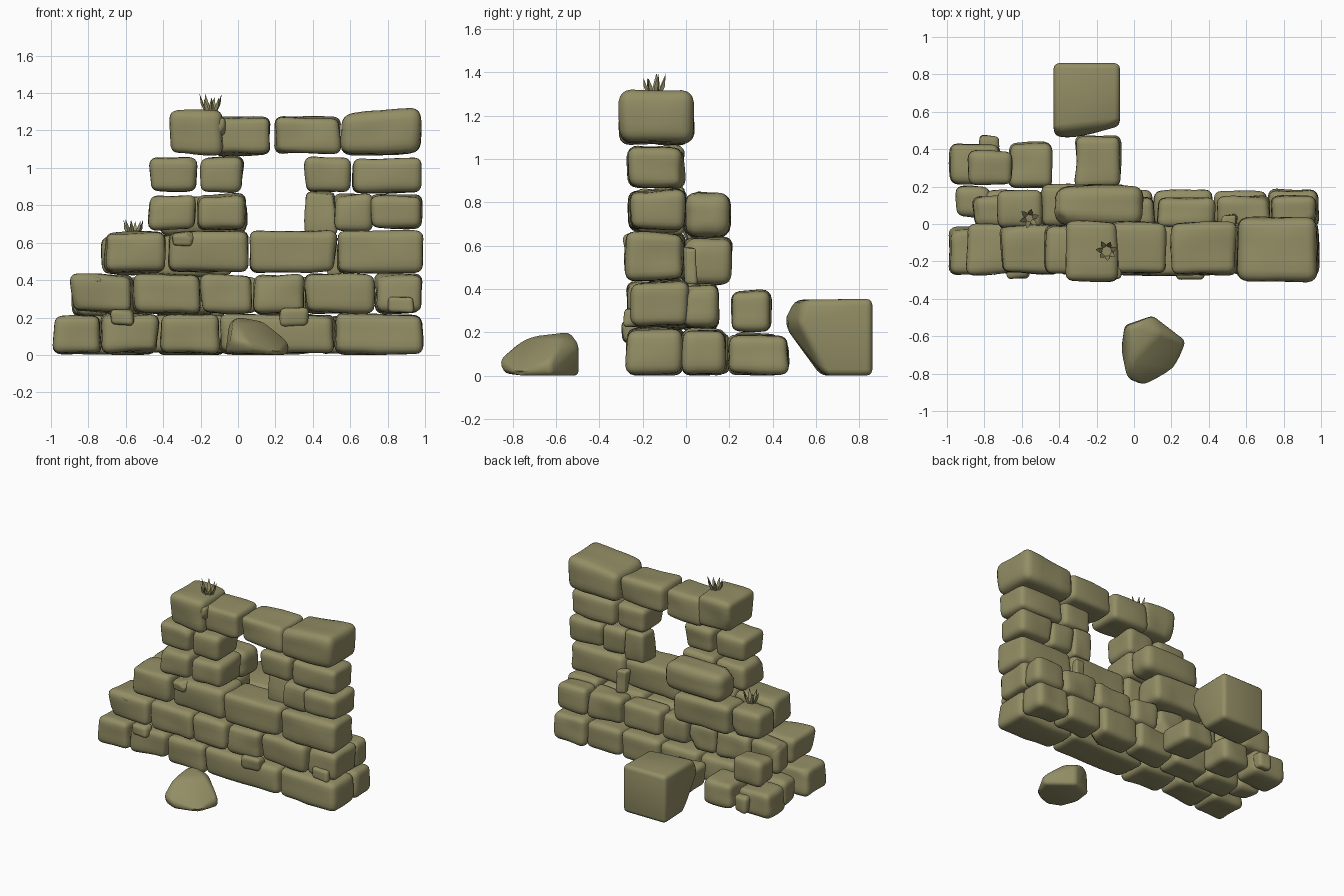
import bpy, bmesh, math, random
from mathutils import Vector, noise

if "Cube" in bpy.data.objects:
    bpy.data.objects.remove(bpy.data.objects["Cube"])

random.seed(11)
stone_mat = bpy.data.materials.new("olive stone")
stone_mat.diffuse_color = (0.29, 0.27, 0.13, 1)
stone_mat.use_nodes = True
stone_mat.node_tree.nodes["Principled BSDF"].inputs["Base Color"].default_value = stone_mat.diffuse_color


def finish(name, bm, angle=50):
    bmesh.ops.recalc_face_normals(bm, faces=bm.faces[:])
    me = bpy.data.meshes.new(name)
    bm.to_mesh(me)
    bm.free()
    me.materials.append(stone_mat)
    ob = bpy.data.objects.new(name, me)
    bpy.context.collection.objects.link(ob)
    bpy.ops.object.select_all(action='DESELECT')
    ob.select_set(True)
    bpy.context.view_layer.objects.active = ob
    bpy.ops.object.shade_smooth_by_angle(angle=math.radians(angle))
    return ob


def stone(name, x, y, z, r=0.045, wobble=0.022, chip=0.0, lift=0.0):
    """Worn rounded block filling the ranges x, y, z; lift tilts the top up towards +x."""
    lo, hi = Vector((x[0], y[0], z[0])), Vector((x[1], y[1], z[1]))
    c, h = (lo + hi) / 2, (hi - lo) / 2
    r = min(r, min(h) * 0.6)
    bm = bmesh.new()
    bmesh.ops.create_cube(bm, size=2)
    bmesh.ops.subdivide_edges(bm, edges=bm.edges[:], cuts=7, use_grid_fill=True)
    corner = {(i, j, k): random.uniform(0, wobble)
              for i in (0, 1) for j in (0, 1) for k in (0, 1)}
    seed = Vector([random.uniform(-50, 50) for _ in range(3)])
    n = Vector((random.choice((-1, 1)) * 0.6, random.choice((-1, 1)) * 0.7,
                random.choice((-0.4, 0.6)))).normalized()
    limit = sum(abs(n[a]) * h[a] for a in range(3)) - r * 0.7 - chip
    for v in bm.verts:
        q, inner = Vector(), Vector()
        for a in range(3):
            s, k = (1 if v.co[a] > 0 else -1), round(abs(v.co[a]) * 4)
            core = h[a] - r
            q[a] = s * (0, core * 0.5, core, h[a] - r * 0.5, h[a])[k]
            inner[a] = max(-core, min(core, q[a]))
        p = inner + (q - inner).normalized() * r
        # corner pull-in, surface lumps, then a flat broken corner
        u = [(p[a] / h[a] + 1) / 2 for a in range(3)]
        pull = sum(d * math.prod(u[a] if key[a] else 1 - u[a] for a in range(3))
                   for key, d in corner.items())
        for a in range(3):
            p[a] -= pull * p[a] / h[a]
        p += (q - inner).normalized() * 0.013 * noise.noise((p + seed) * 6)
        over = p.dot(n) - limit
        if chip and over > 0:
            p -= n * over
        p.z += lift * (u[0] - 0.5) * u[2]
        v.co = c + p
        v.co.z = max(v.co.z, 0.0)
    return finish(name, bm)


def course(name, edges, y, z, **kw):
    """Row of neighbouring stones split at the given x positions."""
    for i, (a, b) in enumerate(zip(edges, edges[1:])):
        stone(f"{name}_{i + 1}", (a - 0.005, b + 0.005),
              (y[0] + random.uniform(0, 0.012), y[1]), z,
              chip=random.choice((0, 0, 0.025, 0.04)), **kw)


def boulder(name, pts, bevel):
    bm = bmesh.new()
    for p in pts:
        bm.verts.new(p)
    res = bmesh.ops.convex_hull(bm, input=bm.verts[:])
    junk = [g for g in res["geom_interior"] if isinstance(g, bmesh.types.BMVert)]
    bmesh.ops.delete(bm, geom=junk, context='VERTS')
    bmesh.ops.dissolve_limit(bm, angle_limit=math.radians(12),
                             verts=bm.verts[:], edges=bm.edges[:])
    bmesh.ops.bevel(bm, geom=bm.edges[:], offset=bevel, segments=3,
                    affect='EDGES', profile=0.5, clamp_overlap=True)
    return finish(name, bm, 40)


# front face of the wall, bottom to top
course("base_front", (-0.995, -0.73, -0.42, -0.1, 0.52, 0.99), (-0.285, -0.01), (0, 0.225))
course("second_front", (-0.9, -0.56, -0.2, 0.08, 0.36, 0.73, 0.99), (-0.28, 0.02), (0.215, 0.44))
course("third_front", (-0.72, -0.38, 0.06, 0.53, 0.99), (-0.285, 0.005), (0.43, 0.67))
course("fourth_left", (-0.48, -0.22, 0.04), (-0.285, 0.005), (0.66, 0.865))
course("fifth_left", (-0.48, -0.21, 0.03), (-0.285, 0.0), (0.855, 1.065))
course("fourth_right", (0.7, 0.99), (-0.285, 0.005), (0.66, 0.865))
course("fifth_right", (0.355, 0.61, 0.99), (-0.28, 0.0), (0.855, 1.065))
stone("window_post", (0.355, 0.53), (-0.17, 0.0), (0.64, 0.88), r=0.025)
stone("recessed_stone", (0.5, 0.73), (-0.24, 0.0), (0.65, 0.87))

# top course with lintel
stone("top_left", (-0.375, -0.08), (-0.31, 0.02), (1.06, 1.31), chip=0.04)
stone("top_inner_left", (-0.13, 0.19), (-0.28, 0.02), (1.06, 1.29))
stone("lintel", (0.185, 0.56), (-0.28, 0.02), (1.065, 1.285))
stone("top_right", (0.54, 0.99), (-0.315, 0.045), (1.06, 1.315), r=0.06, lift=0.035)

# back face of the wall
course("base_back", (-0.8, -0.52, -0.22, 0.1, 0.42, 0.72, 0.985), (-0.03, 0.19), (0, 0.22))
course("second_back", (-0.86, -0.62, -0.34, -0.1, 0.12, 0.44, 0.73, 0.98), (-0.03, 0.155), (0.215, 0.43))
stone("third_back_1", (-0.74, -0.48), (-0.04, 0.19), (0.42, 0.64), chip=0.03)
stone("third_back_2", (-0.5, -0.02), (-0.02, 0.22), (0.41, 0.64), chip=0.03)
stone("fourth_back", (-0.44, 0.06), (-0.02, 0.22), (0.62, 0.86), r=0.07, chip=0.04)
stone("small_back_stone", (0.46, 0.56), (-0.02, 0.06), (0.41, 0.6), r=0.02)

# collapsed rubble on the left
stone("rubble_side", (-0.96, -0.76), (0.03, 0.21), (0.0, 0.2), chip=0.03)
stone("rubble_side_upper", (-0.87, -0.66), (-0.03, 0.15), (0.2, 0.42))
stone("rubble_corner", (-0.995, -0.7), (0.2, 0.445), (0.0, 0.21), chip=0.02)
stone("rubble_corner_upper", (-0.9, -0.635), (0.19, 0.4), (0.19, 0.405))
stone("rubble_middle", (-0.68, -0.43), (0.19, 0.445), (0.0, 0.2))
stone("rubble_pebble", (-0.83, -0.71), (0.38, 0.48), (0.02, 0.16), r=0.04)
stone("rubble_near_boulder", (-0.33, -0.06), (0.18, 0.485), (0.0, 0.2))
stone("step_chip", (-0.86, -0.72), (-0.28, -0.1), (0.38, 0.43), r=0.02)

# small lumps stuck to the front joints
for i, (x, z, s) in enumerate(((-0.62, 0.2, 0.05), (-0.3, 0.61, 0.05), (0.3, 0.2, 0.06),
                               (0.87, 0.27, 0.06), (-0.14, 1.22, 0.06), (0.88, 1.2, 0.07))):
    stone(f"front_lump_{i + 1}", (x - s * 1.4, x + s * 1.4), (-0.305, -0.2),
          (z - s, z + s), r=0.04, chip=0.025)

# loose boulders
boulder("front_boulder", [(-0.07, -0.68, 0), (-0.05, -0.54, 0), (0.1, -0.49, 0), (0.27, -0.62, 0),
                          (0.22, -0.78, 0), (0.06, -0.84, 0.01), (-0.03, -0.8, 0.01),
                          (0.05, -0.87, 0.07), (-0.04, -0.83, 0.08), (-0.05, -0.55, 0.17),
                          (0.1, -0.49, 0.15), (0.28, -0.63, 0.07), (0.0, -0.53, 0.205),
                          (-0.02, -0.74, 0.18), (0.14, -0.58, 0.18)], 0.025)
boulder("back_boulder", [(-0.43, 0.86, 0), (-0.075, 0.86, 0), (-0.43, 0.86, 0.355),
                         (-0.075, 0.86, 0.355), (-0.43, 0.5, 0.35), (-0.075, 0.54, 0.35),
                         (-0.43, 0.47, 0.24), (-0.34, 0.445, 0.24), (-0.075, 0.52, 0.24),
                         (-0.42, 0.62, 0), (-0.08, 0.64, 0)], 0.045)


# grass tufts: a ring of thin leaning blades
def tuft(name, base, height, count):
    bm = bmesh.new()
    for i in range(count):
        a = math.tau * i / count + 0.3
        out, side = Vector((math.cos(a), math.sin(a), 0)), Vector((-math.sin(a), math.cos(a), 0))
        k = height * random.uniform(0.75, 1)
        root = Vector(base) + out * 0.012
        ring = [root - side * 0.012, root + side * 0.012, root + out * 0.014]
        mid = [p + out * k * 0.25 + Vector((0, 0, k * 0.55)) for p in ring]
        tip = bm.verts.new(root + out * k * 0.42 + Vector((0, 0, k)))
        lo, up = [bm.verts.new(p) for p in ring], [bm.verts.new(p) for p in mid]
        for j in range(3):
            m = (j + 1) % 3
            bm.faces.new((lo[j], lo[m], up[m], up[j]))
            bm.faces.new((up[j], up[m], tip))
    finish(name, bm, 30)


tuft("top_grass", (-0.145, -0.145, 1.28), 0.12, 7)
tuft("step_grass", (-0.56, 0.03, 0.62), 0.11, 6)
